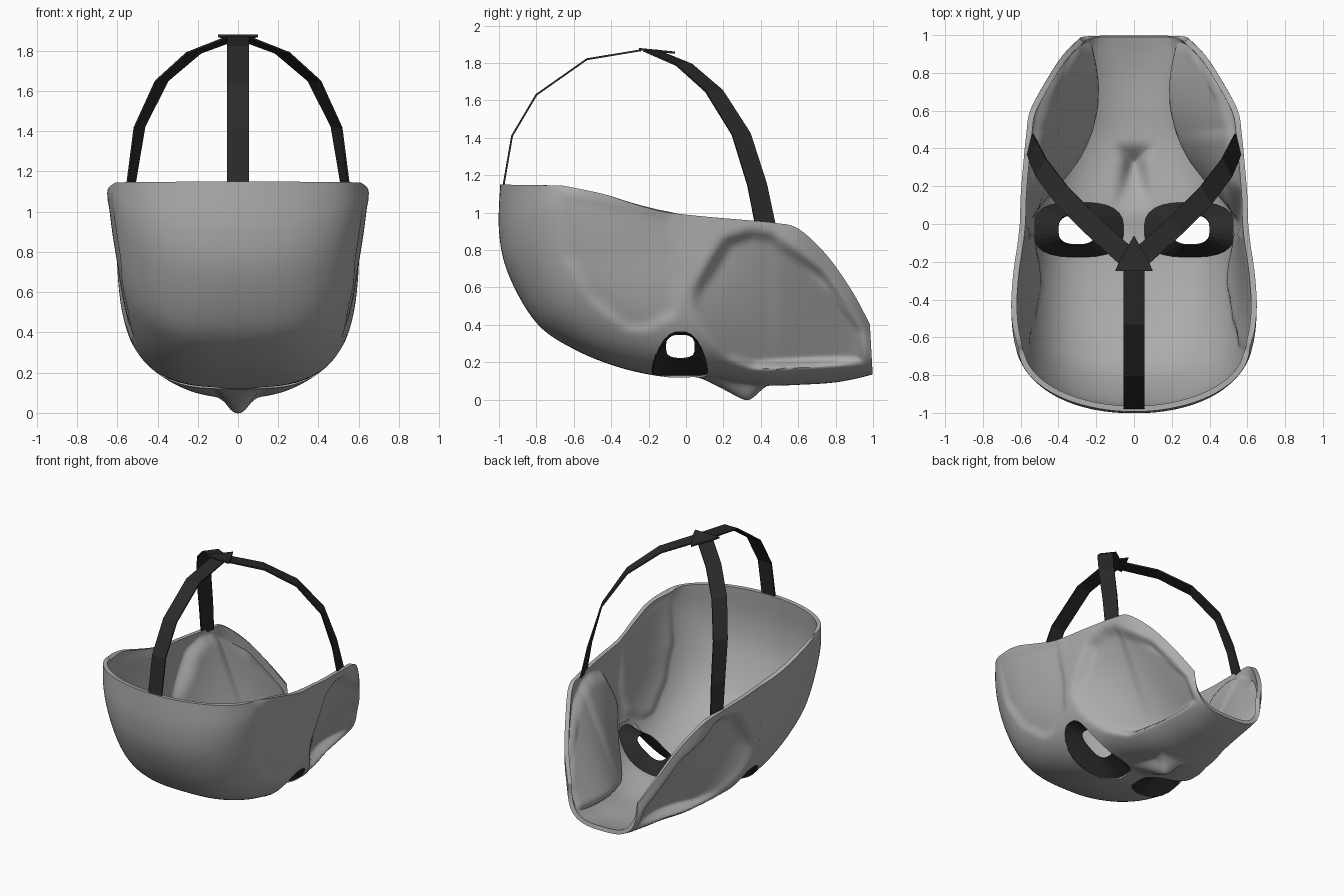
import bpy, bmesh, math
from mathutils import Vector

if "Cube" in bpy.data.objects:
    bpy.data.objects.remove(bpy.data.objects["Cube"])


def material(name, v):
    m = bpy.data.materials.new(name)
    m.diffuse_color = (v, v, v, 1)
    m.use_nodes = True
    m.node_tree.nodes["Principled BSDF"].inputs["Base Color"].default_value = m.diffuse_color
    return m


GREY = material("shell grey", 0.41)
BLACK = material("strap black", 0.023)


def make(name, verts, faces, mat):
    me = bpy.data.meshes.new(name)
    me.from_pydata(verts, [], faces)
    ob = bpy.data.objects.new(name, me)
    bpy.context.collection.objects.link(ob)
    bm = bmesh.new()
    bm.from_mesh(me)
    bmesh.ops.recalc_face_normals(bm, faces=bm.faces)
    bm.to_mesh(me)
    bm.free()
    me.materials.append(mat)
    return ob


def select(ob):
    bpy.ops.object.select_all(action='DESELECT')
    ob.select_set(True)
    bpy.context.view_layer.objects.active = ob


def apply(ob, kind, **opts):
    select(ob)
    m = ob.modifiers.new(kind.lower(), kind)
    for k, v in opts.items():
        setattr(m, k, v)
    bpy.ops.object.modifier_apply(modifier=m.name)


def catmull(rows, steps):
    out = []
    for i in range(len(rows) - 1):
        p = [rows[max(0, min(len(rows) - 1, i + k))] for k in (-1, 0, 1, 2)]
        for s in range(steps):
            t = s / steps
            out.append([0.5 * (2 * b + (c - a) * t + (2 * a - 5 * b + 4 * c - d) * t * t
                               + (3 * b - a - 3 * c + d) * t ** 3) for a, b, c, d in zip(*p)])
    return out + [list(rows[-1])]


# Mask sections: midline y, z; rim x, y, z; squareness of the arc
ROWS = [(-.993, 1.155, .61, -.66, 1.145, 2.0), (-1.0, .90, .64, -.55, 1.125, 2.2),
        (-.95, .67, .65, -.43, 1.10, 2.4), (-.80, .41, .645, -.32, 1.065, 2.7),
        (-.60, .27, .635, -.22, 1.035, 2.95), (-.35, .17, .62, -.12, 1.01, 3.2),
        (-.10, .12, .605, 0, .995, 3.35), (.10, .12, .60, .15, .98, 3.3),
        (.30, .09, .585, .33, .965, 2.9), (.45, .075, .57, .48, .95, 2.6),
        (.62, .08, .55, .60, .92, 2.3), (.78, .09, .47, .75, .78, 2.3),
        (.90, .11, .38, .89, .58, 2.5), (1.0, .135, .285, .985, .40, 3)]
# Side outlines (y, z) of the hollow cheek and temple
CHEEK = [(0, .45), (.02, .58), (.2, .87), (.35, .92), (.47, .90),
         (.75, .69), (.97, .38), (.97, .18), (.35, .15), (.2, .21)]
TEMPLE = [(-.70, 1.12), (-.66, .76), (-.52, .52), (-.32, .36), (-.2, .36),
          (-.04, .45), (-.01, .65), (-.06, 1.0)]


def area(poly):
    return sum(a[0] * b[1] - b[0] * a[1] for a, b in zip(poly, poly[1:] + poly[:1]))


SIGN = {id(p): math.copysign(1, area(p)) for p in (CHEEK, TEMPLE)}


def inside(poly, y, z, soft):
    """1 well inside a convex outline, fading to 0 at its edge."""
    d = 9
    for (ay, az), (by, bz) in zip(poly, poly[1:] + poly[:1]):
        cross = (by - ay) * (z - az) - (bz - az) * (y - ay)
        d = min(d, cross / math.hypot(by - ay, bz - az) * SIGN[id(poly)])
    t = max(0, min(1, d / soft))
    return t * t * (3 - 2 * t)


def shape(x, y, z):
    s, ax = math.copysign(1, x), abs(x)
    # hollow cheek
    w = inside(CHEEK, y, z, .06)
    if w:
        low = max(.17 + .9 * (y - .72) ** 2, .55 - .75 * y)
        top = .54 if y < .5 else .54 - (y - .5) * .5
        ztop = .9 if y < .45 else .9 - (y - .45) * 1.05
        f = min(1, max(0, (z - .15) / (ztop - .15)))
        ax += w * (min(ax, low + (top - low) * f) - ax)
    # hollow temple
    ax -= .022 * inside(TEMPLE, y, z, .05) * max(0, min(1, (1.15 - z) / .4))
    # nose
    f = max(0, min((y - .06) / .25, (.43 - y) / .09, 1))
    half = .05 + .05 * (1 - f)
    z -= .092 * f * max(0, 1 - (ax / (half + .03)) ** 2)
    return (s * ax, y, z)


rows = catmull(ROWS, 9)
N = 140
verts, faces = [], []
for yc, zc, xr, yr, zr, n in rows:
    for j in range(N + 1):
        t = (j / N - .5) * math.pi
        c, s = max(0, math.cos(t)), math.sin(t)
        r = (c ** n + abs(s) ** n) ** (-1 / n)
        h = 1 - r * c
        verts.append(shape(xr * r * s, yc + (yr - yc) * h, zc + (zr - zc) * h))
for i in range(len(rows) - 1):
    for j in range(N):
        a = i * (N + 1) + j
        faces.append((a, a + 1, a + N + 2, a + N + 1))
shell = make("mask_shell", verts, faces, GREY)
# the outside of the shell must face down at the midline
mid = shell.data.polygons[(len(rows) // 2) * N + N // 2]
if mid.normal.z > 0:
    shell.data.flip_normals()
apply(shell, 'SMOOTH', factor=.5, iterations=4)
apply(shell, 'SOLIDIFY', thickness=.03, offset=-1)


# Eye openings
def eye_loop(side, cx, cy, rx, ry, zf, count=32, e=2.8):
    pts = []
    for k in range(count):
        a = 2 * math.pi * k / count
        c, s = math.cos(a), math.sin(a)
        r = (abs(c) ** e + abs(s) ** e) ** (-1 / e)
        x, y = cx + rx * r * c, cy + ry * r * s
        pts.append((side * x, y, zf(x)))
    return pts


def band(n):
    return [(k, (k + 1) % n, n + (k + 1) % n, n + k) for k in range(n)]


def face_z(x):
    return .13 + .87 * (1 - (1 - (x / .605) ** 3.35) ** (1 / 3.35))


OUTER = (.295, -.03, .24, .145)
for side, label in ((1, "right"), (-1, "left")):
    lo = eye_loop(side, *OUTER, lambda x: -.1)
    hi = eye_loop(side, *OUTER, lambda x: .42)
    n = len(lo)
    cutter = make("eye_cutter", lo + hi,
                  band(n) + [tuple(range(n)), tuple(range(n, 2 * n))], GREY)
    cutter.hide_render = True
    apply(shell, 'BOOLEAN', object=cutter, operation='DIFFERENCE', solver='EXACT')
    bpy.data.objects.remove(cutter)
    # dark funnel lining the opening
    rim = eye_loop(side, .295, -.03, .245, .15, face_z)
    hole = eye_loop(side, .30, -.03, .10, .08, lambda x: .22 + (x - .2) * .65)
    lining = make(label + "_eye_lining", rim + hole, band(n), BLACK)
    apply(lining, 'SOLIDIFY', thickness=.008, offset=0)
select(shell)
bpy.ops.object.shade_smooth_by_angle(angle=math.radians(50))


# Head straps: flat bands swept along a path, turning from one direction to another
def strap(name, path, across, across_end):
    vs = []
    for i, p in enumerate(path):
        d = Vector(across).lerp(Vector(across_end), i / (len(path) - 1)).normalized() * .055
        vs += [Vector(p) - d, Vector(p) + d]
    ob = make(name, vs, [(2 * i, 2 * i + 1, 2 * i + 3, 2 * i + 2)
                         for i in range(len(path) - 1)], BLACK)
    apply(ob, 'SOLIDIFY', thickness=.01, offset=0)


strap("forehead_strap", [(0, -.98, 1.12), (0, -.93, 1.41), (0, -.80, 1.63),
                         (0, -.53, 1.82), (0, -.24, 1.868)], (1, 0, 0), (1, 0, 0))
SIDE = [(.55, .425, .93), (.53, .38, 1.15), (.49, .295, 1.42),
        (.38, .15, 1.65), (.22, -.01, 1.79), (.02, -.19, 1.866)]
for s, label in ((1, "right"), (-1, "left")):
    strap(label + "_side_strap", [(s * x, y, z) for x, y, z in SIDE],
          (s * .25, -.95, -.1), (s * .72, -.69, 0))

# Plate joining the three straps
plan = [(-.10, -.25), (.10, -.25), (.075, -.19), (.05, -.15), (0, -.06), (-.05, -.15), (-.075, -.19)]
n = len(plan)
make("strap_joint", [(x, y, z - .1 * (y + .25)) for z in (1.868, 1.88) for x, y in plan],
     band(n) + [tuple(range(n)), tuple(range(n, 2 * n))], BLACK)
